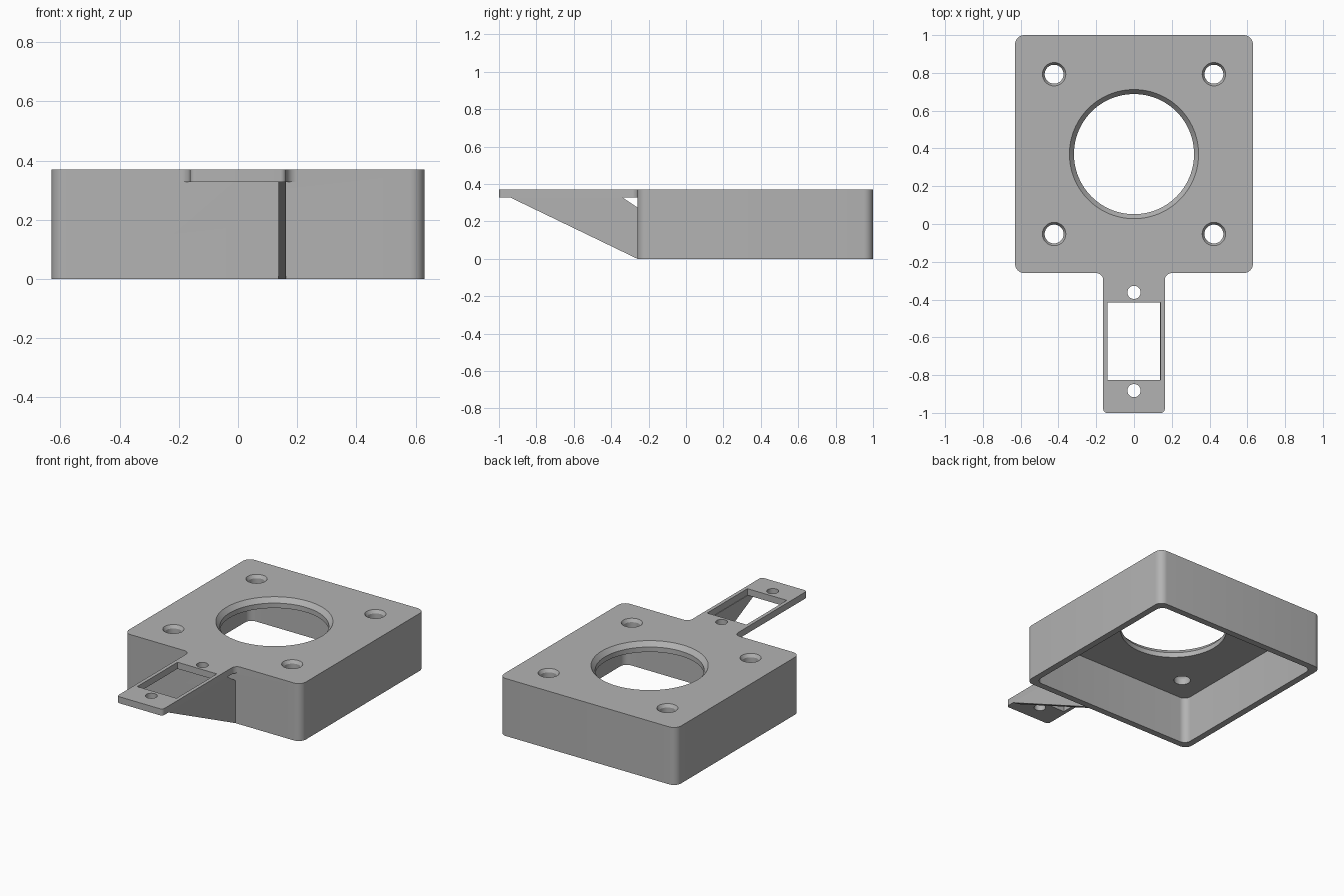
import bpy, bmesh, math
from mathutils import Vector, Matrix

cube = bpy.data.objects.get("Cube")
if cube:
    bpy.data.objects.remove(cube, do_unlink=True)

grey = bpy.data.materials.new("plain grey")
grey.use_nodes = True
GREY = (0.45, 0.45, 0.45, 1)
grey.diffuse_color = GREY
grey.node_tree.nodes["Principled BSDF"].inputs["Base Color"].default_value = GREY

TOP, MID_Y, HALF = 0.37, 0.37, 0.63


def rounded(corners, steps=8):
    """Outline with each (x, y, radius) corner replaced by an arc."""
    out = []
    for i, (x, y, r) in enumerate(corners):
        p = Vector((x, y))
        if r == 0:
            out.append(p)
            continue
        a = (Vector(corners[i - 1][:2]) - p).normalized()
        b = (Vector(corners[(i + 1) % len(corners)][:2]) - p).normalized()
        # All rounded corners here are right angles
        centre = p + (a + b) * r
        for k in range(steps + 1):
            t = k / steps * math.pi / 2
            out.append(centre - b * r * math.cos(t) - a * r * math.sin(t))
    return out


def rect(x0, x1, y0, y1, r=0):
    return rounded([(x0, y0, r), (x1, y0, r), (x1, y1, r), (x0, y1, r)])


def finish(name, bm):
    bmesh.ops.recalc_face_normals(bm, faces=bm.faces)
    mesh = bpy.data.meshes.new(name)
    bm.to_mesh(mesh)
    bm.free()
    mesh.materials.append(grey)
    obj = bpy.data.objects.new(name, mesh)
    bpy.context.collection.objects.link(obj)
    return obj


def prism(name, outline, low, high, sideways=False):
    """Extrude an outline along z, or a (y, z) outline along x."""
    bm = bmesh.new()
    verts = [bm.verts.new((low, p[0], p[1]) if sideways else (p[0], p[1], low))
             for p in outline]
    face = bm.faces.new(verts)
    grown = bmesh.ops.extrude_face_region(bm, geom=[face])["geom"]
    step = (high - low, 0, 0) if sideways else (0, 0, high - low)
    bmesh.ops.translate(bm, vec=step,
                        verts=[v for v in grown if isinstance(v, bmesh.types.BMVert)])
    return finish(name, bm)


def drill(name, x, y, r, rim=0, depth=0, sides=48):
    """Round cutter, flared towards the top when a rim radius is given."""
    rim = rim or r
    profile = [(r, 0.2), (r, TOP - depth), (rim, TOP), (rim, TOP + 0.1)]
    bm = bmesh.new()
    rings = []
    for radius, z in profile:
        ring = bmesh.ops.create_circle(bm, segments=sides, radius=radius,
                                       matrix=Matrix.Translation((x, y, z)))["verts"]
        rings.append(ring)
    for lower, upper in zip(rings, rings[1:]):
        for i in range(sides):
            j = (i + 1) % sides
            bm.faces.new((lower[i], lower[j], upper[j], upper[i]))
    bm.faces.new(rings[0])
    bm.faces.new(rings[-1])
    return finish(name, bm)


def combine(target, tool, operation):
    mod = target.modifiers.new(tool.name, "BOOLEAN")
    mod.operation, mod.object, mod.solver = operation, tool, "EXACT"
    bpy.context.view_layer.objects.active = target
    bpy.ops.object.modifier_apply(modifier=mod.name)
    bpy.data.objects.remove(tool, do_unlink=True)


# Open-bottomed box with rounded upright corners
y0, y1 = MID_Y - HALF, MID_Y + HALF
wall = 0.042
housing = prism("mounting_housing", rect(-HALF, HALF, y0, y1, 0.05), 0, TOP)
combine(housing, prism("cavity", rect(-HALF + wall, HALF - wall, y0 + wall, y1 - wall, 0.045),
                       -0.1, 0.308), "DIFFERENCE")

# Front tab, filleted where it meets the box
half_tab, flare = 0.163, 0.2
right = [(half_tab, -1, 0.02), (half_tab, y0, flare - half_tab),
         (flare, y0, 0), (flare, y0 + 0.03, 0)]
left = [(-x, y, r) for x, y, r in reversed(right)]
combine(housing, prism("tab", rounded(right + left), TOP - wall, TOP), "UNION")

# Large central opening and four corner holes, all with chamfered rims
combine(housing, drill("opening", 0, MID_Y, 0.318, 0.342, 0.03, 96), "DIFFERENCE")
for sx in (-1, 1):
    for sy in (-1, 1):
        combine(housing, drill("corner_hole", sx * 0.423, MID_Y + sy * 0.423,
                               0.05, 0.062, 0.02), "DIFFERENCE")

# Tab window and its two screw holes
combine(housing, prism("window", rect(-0.14, 0.14, -0.825, -0.415), 0.2, 0.5), "DIFFERENCE")
for y in (-0.882, -0.362):
    combine(housing, drill("screw_hole", 0, y, 0.035, sides=32), "DIFFERENCE")

# Sloping support rib under the left edge of the tab
rib = prism("support_rib", [(y0, 0), (-0.94, TOP - wall), (-0.34, TOP - wall), (y0, 0.275)],
            0.137, half_tab, sideways=True)

bpy.ops.object.select_all(action="DESELECT")
housing.select_set(True)
bpy.context.view_layer.objects.active = housing
bpy.ops.object.shade_smooth_by_angle(angle=math.radians(30))
